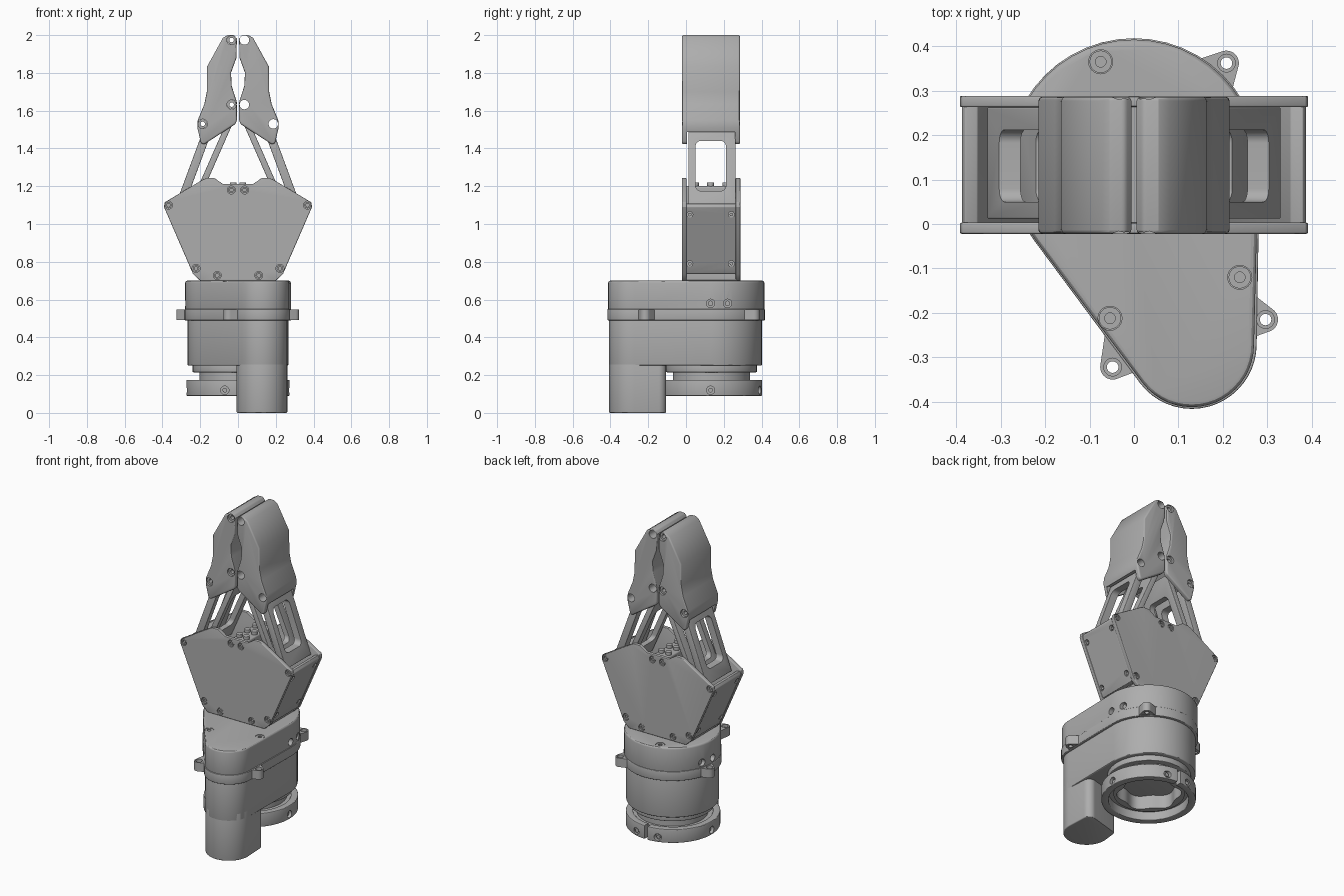
import bpy, bmesh
from math import sin, cos, tau, pi
from mathutils import Vector, geometry

if "Cube" in bpy.data.objects:
    bpy.data.objects.remove(bpy.data.objects["Cube"])

grey = bpy.data.materials.new("plain grey")
grey.use_nodes = True
COLOUR = (0.42, 0.42, 0.42, 1)
grey.diffuse_color = COLOUR
grey.node_tree.nodes["Principled BSDF"].inputs["Base Color"].default_value = COLOUR

Y0, Y1 = -0.022, 0.288          # hand depth
HUB = (0, 0.135)                # axis of the round housing


def circle(x, y, r, n=48):
    return [(x + r * cos(tau * i / n), y + r * sin(tau * i / n)) for i in range(n)]


def hull(*circles):
    pts = [Vector(p) for c in circles for p in circle(*c)]
    return [tuple(pts[i]) for i in geometry.convex_hull_2d(pts)]


def rounded(x0, y0, x1, y1, r):
    return hull(*[(x, y, r) for x in (x0 + r, x1 - r) for y in (y0 + r, y1 - r)])


def bake(ob):
    dg = bpy.context.evaluated_depsgraph_get()
    mesh = bpy.data.meshes.new_from_object(ob.evaluated_get(dg))
    ob.modifiers.clear()
    ob.data = mesh


def prism(name, pts, axis, a, b, bevel=0.0, hole=None):
    """Extrude a 2D outline from a to b along an axis, optionally around a hole."""
    place = {"x": lambda u, v, d: (d, u, v), "y": lambda u, v, d: (u, d, v),
             "z": lambda u, v, d: (u, v, d)}[axis]
    bm = bmesh.new()
    rings = [[[bm.verts.new(place(*p, d)) for p in loop] for d in (a, b)]
             for loop in (pts, hole) if loop]
    for low, high in rings:
        for i in range(len(low)):
            bm.faces.new((low[i - 1], low[i], high[i], high[i - 1]))
    for side in (0, 1):
        if hole:
            o, h = rings[0][side], rings[1][side]
            for i in range(len(o)):
                bm.faces.new((o[i - 1], o[i], h[i], h[i - 1]))
        else:
            bm.faces.new(rings[0][side])
    bmesh.ops.recalc_face_normals(bm, faces=bm.faces)
    mesh = bpy.data.meshes.new(name)
    bm.to_mesh(mesh)
    bm.free()
    mesh.materials.append(grey)
    ob = bpy.data.objects.new(name, mesh)
    bpy.context.collection.objects.link(ob)
    if bevel:
        m = ob.modifiers.new("bevel", "BEVEL")
        m.width, m.segments, m.limit_method, m.angle_limit = bevel, 3, "ANGLE", 0.7
        bake(ob)
    return ob


def combine(ob, tools, operation="DIFFERENCE"):
    for t in tools:
        m = ob.modifiers.new("combine", "BOOLEAN")
        m.operation, m.solver, m.object = operation, "EXACT", t
    bake(ob)
    for t in tools:
        bpy.data.objects.remove(t)
    return ob


def rod(name, u, v, r, axis, a, b, bevel=0.0):
    return prism(name, circle(u, v, r, 24), axis, a, b, bevel)


# Round housing with the motor column
column = (0.127, -0.273, 0.134)
housing = prism("housing", hull((*HUB, 0.267), column), "z", 0.25, 0.52, 0.006)
prism("motor_column", hull(column, (0.037, -0.19, 0.035), (0.215, -0.145, 0.04)),
      "z", 0, 0.3, 0.006)

# Flange with bolt ears
flange = prism("flange", hull((*HUB, 0.283), (0.13, -0.27, 0.146)), "z", 0.49, 0.55, 0.004)
ears = [((0.208, 0.362), (0.14, 0.29)), ((0.296, -0.215), (0.2, -0.2)),
        ((-0.048, -0.322), (0.01, -0.25)), ((-0.298, 0.19), (-0.2, 0.17))]
combine(flange, [prism("ear", hull((*e, 0.028), (*root, 0.075)), "z", 0.492, 0.548)
                 for e, root in ears], "UNION")
combine(flange, [rod("bore", *e, 0.013, "z", 0.4, 0.6) for e, _ in ears])
combine(flange, [rod("recess", *e, 0.02, "z", 0.53, 0.6) for e, _ in ears])

# Cap with top screws and side holes
cap = prism("cap", hull((*HUB, 0.28), (0.13, -0.272, 0.14)), "z", 0.53, 0.7, 0.012)
tops = [(-0.075, 0.365), (0.238, -0.12), (-0.054, -0.212)]
combine(cap, [rod("recess", *p, 0.027, "z", 0.692, 0.75) for p in tops])
sides = [(0.13, 0.58), (0.22, 0.58)]
combine(cap, [rod("recess", *p, 0.022, "x", s * 0.24, s * 0.35) for p in sides for s in (1, -1)])
for p in tops:
    prism("cap_screw", circle(*p, 0.025), "z", 0.68, 0.698, 0, circle(*p, 0.012))
for p in sides:
    for s in (1, -1):
        rod("cap_side_screw", *p, 0.014, "x", s * 0.22, s * 0.255)

# Neck, scalloped sleeve and split clamp ring below the housing
prism("neck", circle(*HUB, 0.24, 64), "z", 0.215, 0.26, 0.004)
N = 96
scallop = [(HUB[0] + (0.175 + 0.012 * sin(6 * t)) * cos(t), HUB[1] + (0.175 + 0.012 * sin(6 * t)) * sin(t))
           for t in (tau * i / N for i in range(N))]
prism("sleeve", circle(*HUB, 0.205, N), "z", 0.13, 0.23, 0, scallop)
RING = (0, 0.13)
clamp = prism("clamp_ring", circle(*RING, 0.272, N), "z", 0.09, 0.175, 0.004, circle(*RING, 0.23, N))
combine(clamp, [prism("gap", rounded(-0.012, 0.3, 0.012, 0.5, 0.002), "z", 0, 0.3)])
prism("clamp_web", circle(*RING, 0.235, N), "z", 0.145, 0.168, 0, circle(*RING, 0.195, N))
combine(clamp, [rod("recess", x, 0.12, 0.022, "y", y, y * 3) for x, y in
                ((-0.07, -0.11), (-0.075, 0.375), (0.075, 0.375))]
        + [rod("recess", 0.13, 0.12, 0.022, "x", s * 0.25, s * 0.3) for s in (1, -1)])
for x, y in ((-0.07, -0.1), (-0.075, 0.365), (0.075, 0.365)):
    rod("clamp_screw", x, 0.12, 0.012, "y", y, y + (0.02 if y > 0 else -0.02))
for s in (1, -1):
    rod("clamp_side_screw", 0.13, 0.12, 0.012, "x", s * 0.235, s * 0.26)

# Hand: front and back plates with recessed screws
half = [(0.2, 0.7), (0.238, 0.735), (0.392, 1.09), (0.388, 1.115), (0.185, 1.236),
        (0.165, 1.243), (0.125, 1.243), (0.08, 1.212)]
outline = half + [(-x, z) for x, z in reversed(half)]
bolts = [(s * x, z) for s in (1, -1) for x, z in
         ((0.368, 1.1), (0.222, 0.765), (0.11, 0.728), (0.035, 1.18))]
for name, outer, inner in (("front_plate", Y0, 0.003), ("back_plate", Y1, 0.263)):
    plate = prism(name, outline, "y", outer, inner, 0.004)
    step = 0.012 if inner > outer else -0.012
    combine(plate, [rod("recess", *p, 0.021, "y", outer - step, outer + step) for p in bolts])
    for p in bolts:
        prism("plate_screw", circle(*p, 0.017, 24), "y", outer + step * 0.3, outer + step * 1.4,
              0, circle(*p, 0.009, 24))

# Hand: side panels, floor, inner housing and crossbar
for s in (1, -1):
    panel = prism("side_panel", [(s * x, z) for x, z in
                  ((0.236, 0.738), (0.388, 1.09), (0.38, 1.108), (0.352, 1.1), (0.2, 0.745))],
                  "y", 0, 0.266, 0.003)
    pins = [(y, z, 0.236 + (z - 0.738) * 0.432) for y in (0.02, 0.24) for z in (0.79, 1.05)]
    combine(panel, [rod("recess", y, z, 0.016, "x", s * (x - 0.014), s * (x + 0.05)) for y, z, x in pins])
    for y, z, x in pins:
        rod("panel_screw", y, z, 0.009, "x", s * (x - 0.02), s * (x - 0.006))
prism("hand_floor", rounded(-0.205, 0.7, 0.205, 0.745, 0.01), "y", 0, 0.266)
prism("inner_housing", rounded(-0.15, 0.74, 0.15, 1.08, 0.01), "y", 0.03, 0.235)
prism("crossbar", rounded(-0.05, 1.07, 0.05, 1.2, 0.01), "y", 0, 0.266)
for y in (0.05, 0.13, 0.21):
    for x in (-0.025, 0.025):
        rod("crossbar_screw", x, y, 0.018, "z", 1.19, 1.22, 0.003)

# Fingers and their window-frame links, one set per side
finger_half = [(0.02, 2.0), (0.055, 2.0), (0.08, 1.985), (0.163, 1.835), (0.165, 1.7),
               (0.178, 1.635), (0.213, 1.55), (0.215, 1.51), (0.197, 1.43), (0.182, 1.42),
               (0.012, 1.53), (0.006, 1.55), (0.006, 1.645), (0.033, 1.73), (0.037, 1.8),
               (0.008, 1.88), (0.006, 1.98)]
slot = [(0.25, 1.47), (0.1, 1.53), (0.04, 1.59), (-0.02, 1.59), (-0.02, 1.3), (0.25, 1.3)]
pivots = [(0.187, 1.53), (0.034, 1.632), (0.034, 1.974)]
for s, side in ((1, "left"), (-1, "right")):
    finger = prism(side + "_finger", [(s * x, z) for x, z in finger_half], "y", Y0, Y1 - 0.002, 0.009)
    combine(finger, [prism("slot", [(s * x, z) for x, z in slot], "y", 0.005, 0.26)])
    combine(finger, [rod("bore", s * x, z, 0.025, "y", -0.1, 0.4) for x, z in pivots])
    if s < 0:
        for x, z in pivots:
            prism("pivot_pin", circle(-x, z, 0.0245, 24), "y", -0.008, 0.272, 0, circle(-x, z, 0.012, 24))
    for name, x_mid, slope, wide, z0, z1 in (("outer_link", 0.233, 0.37, 0.048, 1.1, 1.49),
                                             ("inner_link", 0.148, 0.44, 0.036, 1.08, 1.54)):
        xs = [x_mid + slope * (1.3 - z) for z in (z0, z1)]
        quad = [(xs[0] - wide / 2, z0), (xs[0] + wide / 2, z0),
                (xs[1] + wide / 2, z1), (xs[1] - wide / 2, z1)]
        link = prism(side + "_" + name, [(s * x, z) for x, z in quad], "y", 0.012, 0.262, 0.003)
        combine(link, [prism("window", rounded(0.05, 1.175, 0.212, 1.44, 0.03), "x", -0.5, 0.5)])

# Smooth curved walls, keep corners crisp
bpy.ops.object.select_all(action="DESELECT")
for ob in bpy.context.scene.objects:
    if ob.type == "MESH" and ob.data.materials and ob.data.materials[0] == grey:
        ob.select_set(True)
        bpy.context.view_layer.objects.active = ob
bpy.ops.object.shade_smooth_by_angle(angle=pi / 6)
